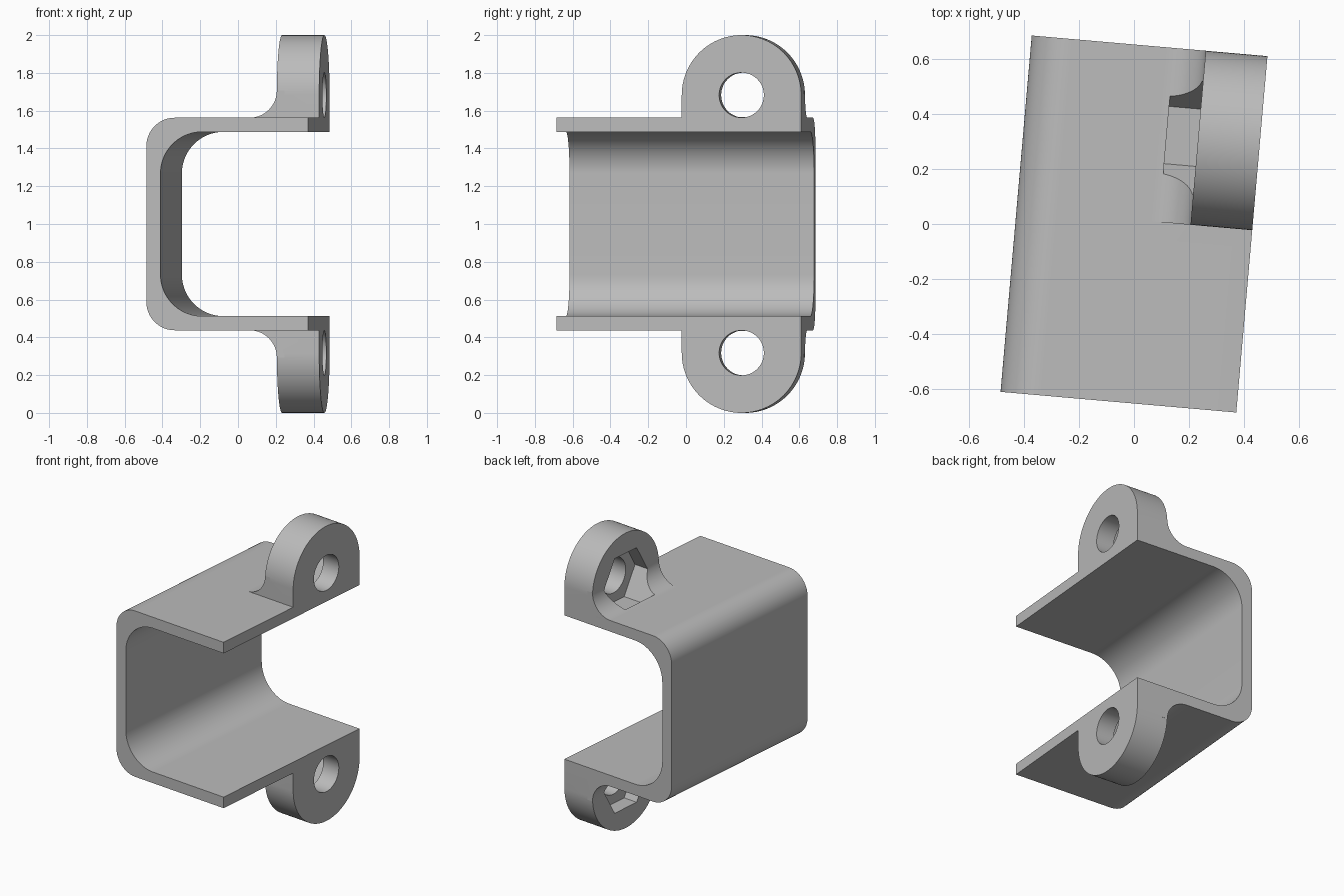
import bpy
import bmesh
from math import sin, cos, pi, radians
from mathutils import Vector

if "Cube" in bpy.data.objects:
    bpy.data.objects.remove(bpy.data.objects["Cube"], do_unlink=True)

# Main dimensions; heights are measured from the middle plane
MID = 1.0
W, L = 0.43, 0.65              # half width and half length
OUT, WALL = 0.5625, 0.075      # outer half height, wall thickness
EAR_R, EAR_U, EAR_H = 0.3175, 0.205, 0.6825
EAR_V = L - EAR_R
FILLET = 0.145

grey = bpy.data.materials.new("plain grey")
grey.use_nodes = True
colour = (0.5, 0.5, 0.5, 1)
grey.diffuse_color = colour
grey.node_tree.nodes["Principled BSDF"].inputs["Base Color"].default_value = colour


def arc(cx, cy, r, start, end, steps=24):
    angles = [radians(start + (end - start) * i / steps) for i in range(steps + 1)]
    return [(cx + r * cos(a), cy + r * sin(a)) for a in angles]


def prism(name, points, lo, hi, axis, side=1):
    """Extrude a profile (horizontal, height) along x or y; side=-1 mirrors it in z."""
    bm = bmesh.new()
    rings = []
    for d in (lo, hi):
        rings.append([bm.verts.new(Vector((d, p, MID + side * h) if axis == "x"
                                          else (p, d, MID + side * h)))
                      for p, h in points])
    bm.faces.new(rings[0])
    bm.faces.new(rings[1])
    n = len(points)
    for i in range(n):
        j = (i + 1) % n
        bm.faces.new((rings[0][i], rings[0][j], rings[1][j], rings[1][i]))
    bmesh.ops.recalc_face_normals(bm, faces=bm.faces)
    mesh = bpy.data.meshes.new(name)
    bm.to_mesh(mesh)
    bm.free()
    mesh.materials.append(grey)
    ob = bpy.data.objects.new(name, mesh)
    bpy.context.collection.objects.link(ob)
    return ob


def combine(body, tool, operation):
    mod = body.modifiers.new("combine", "BOOLEAN")
    mod.operation = operation
    mod.solver = "EXACT"
    mod.object = tool
    bpy.context.view_layer.objects.active = body
    bpy.ops.object.modifier_apply(modifier=mod.name)
    bpy.data.objects.remove(tool, do_unlink=True)


# Open channel with rounded corners
ro, ri = 0.15, 0.22
inn, left = OUT - WALL, -W + WALL
profile = ([(W, OUT)] + arc(-W + ro, OUT - ro, ro, 90, 180)
           + arc(-W + ro, -OUT + ro, ro, 180, 270) + [(W, -OUT), (W, -inn)]
           + arc(left + ri, -inn + ri, ri, 270, 180)
           + arc(left + ri, inn - ri, ri, 180, 90) + [(W, inn)])
bracket = prism("channel_bracket", profile, -L, L, "y")

for side in (1, -1):
    # Rounded bolt ear
    base = OUT - WALL / 2
    outline = [(L, base)] + arc(EAR_V, EAR_H, EAR_R, 0, 180, 48) + [(EAR_V - EAR_R, base)]
    combine(bracket, prism("bolt_ear", outline, EAR_U, W, "x", side), "UNION")

    # Concave fillet between the ear and the plate
    curve = arc(EAR_U - FILLET, OUT + FILLET, FILLET, 270, 360, 16)
    curve += [(EAR_U + 0.04, OUT + FILLET), (EAR_U + 0.04, base), (EAR_U - FILLET, base)]
    combine(bracket, prism("ear_fillet", curve, EAR_V - EAR_R, L, "y", side), "UNION")

    # Hexagonal nut pocket and round bolt hole
    hexagon = arc(EAR_V, EAR_H, 0.209, 0, 300, 5)
    combine(bracket, prism("nut_pocket", hexagon, 0.09, 0.305, "x", side), "DIFFERENCE")
    circle = arc(EAR_V, EAR_H, 0.119, 0, 352.5, 47)
    combine(bracket, prism("bolt_hole", circle, 0.25, W + 0.1, "x", side), "DIFFERENCE")

# Slight turn about the vertical axis
bracket.rotation_euler.z = radians(-5)
bpy.ops.object.select_all(action="DESELECT")
bracket.select_set(True)
bpy.context.view_layer.objects.active = bracket
bpy.ops.object.shade_smooth_by_angle(angle=radians(25))
